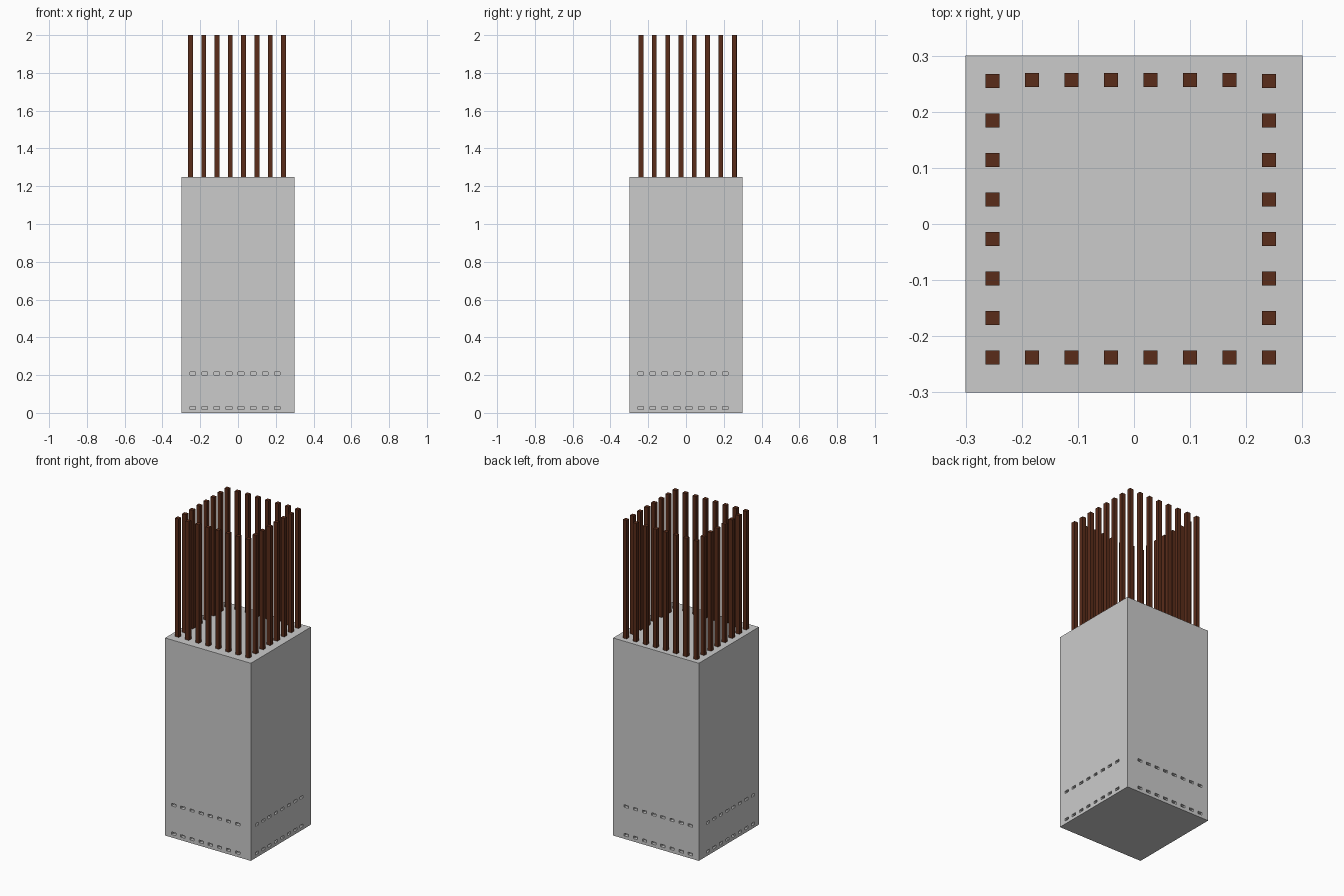
import bpy, bmesh
from mathutils import Matrix, Vector

if "Cube" in bpy.data.objects:
    bpy.data.objects.remove(bpy.data.objects["Cube"])


def add_box(bm, center, size):
    m = Matrix.Translation(center) @ Matrix.Diagonal((*size, 1))
    bmesh.ops.create_cube(bm, size=1, matrix=m)


def make_object(name, bm):
    mesh = bpy.data.meshes.new(name)
    bm.to_mesh(mesh)
    bm.free()
    obj = bpy.data.objects.new(name, mesh)
    bpy.context.collection.objects.link(obj)
    return obj


HALF, TOP = 0.30, 1.25

# concrete column
bm = bmesh.new()
add_box(bm, (0, 0, TOP / 2), (2 * HALF, 2 * HALF, TOP))
column = make_object("concrete_column", bm)

# two rows of small slots near the foot of all four sides
DEPTH = 0.02
bm = bmesh.new()
for z in (0.027, 0.208):
    for i in range(8):
        p = -0.24 + i * 0.064
        for side in (-HALF, HALF):
            add_box(bm, (p, side, z), (0.03, 2 * DEPTH, 0.016))
            add_box(bm, (side, p, z), (2 * DEPTH, 0.03, 0.016))
cutter = make_object("slot_cutter", bm)
cutter.hide_render = True

cut = column.modifiers.new("slots", 'BOOLEAN')
cut.operation = 'DIFFERENCE'
cut.solver = 'EXACT'
cut.object = cutter
bpy.context.view_layer.objects.active = column
bpy.ops.object.modifier_apply(modifier=cut.name)
bpy.data.objects.remove(cutter)

# square reinforcing bars in a ring on top
rust = bpy.data.materials.new("rust")
rust.diffuse_color = (0.1, 0.025, 0.01, 1)
rust.use_nodes = True
rust.node_tree.nodes["Principled BSDF"].inputs["Base Color"].default_value = rust.diffuse_color
X0, Y0, STEP, BAR = -0.252, -0.238, 0.0704, 0.025
for i in range(8):
    for j in range(8):
        if i in (0, 7) or j in (0, 7):
            y = Y0 + j * STEP + (0.002 if j == 7 and 0 < i < 7 else 0)
            bm = bmesh.new()
            add_box(bm, (X0 + i * STEP, y, (TOP + 2) / 2), (BAR, BAR, 2 - TOP))
            bar = make_object(f"reinforcing_bar_{i}_{j}", bm)
            bar.data.materials.append(rust)
